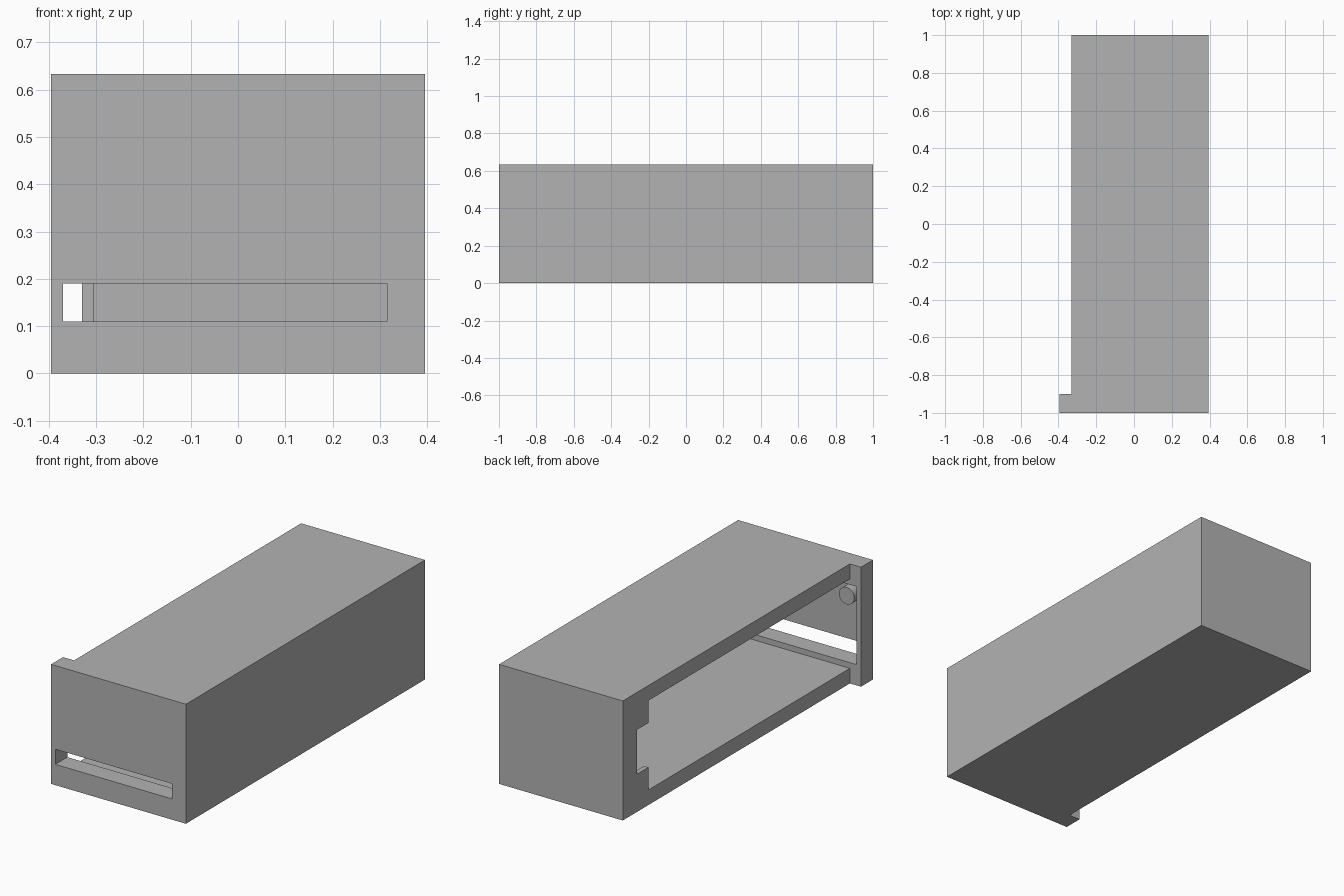
import bpy
import bmesh
from mathutils import Vector

cube = bpy.data.objects.get("Cube")
if cube:
    bpy.data.objects.remove(cube, do_unlink=True)

GREY = (0.45, 0.45, 0.45, 1)
grey = bpy.data.materials.new("plain grey")
grey.use_nodes = True
grey.diffuse_color = GREY
grey.node_tree.nodes["Principled BSDF"].inputs["Base Color"].default_value = GREY

WIDTH, HEIGHT, WALL = 0.395, 0.633, 0.08
SIDE = -0.33          # open side of the body
INNER_X = 0.315       # inside of the closed side
LIP = -0.305          # inside of the lip at the rear of the opening
FLANGE = -0.9         # rear of the front plate
PANEL = -0.98         # rear of the thin front panel


def prism(name, profile, axis, start, end):
    """Extrude a flat profile along an axis; 'x' takes (y, z), 'z' takes (x, y)."""
    bm = bmesh.new()
    place = (lambda a, b: (start, a, b)) if axis == "x" else (lambda a, b: (a, b, start))
    face = bm.faces.new([bm.verts.new(place(a, b)) for a, b in profile])
    step = Vector((end - start, 0, 0)) if axis == "x" else Vector((0, 0, end - start))
    new = bmesh.ops.extrude_face_region(bm, geom=[face])["geom"]
    bmesh.ops.translate(bm, vec=step, verts=[v for v in new if isinstance(v, bmesh.types.BMVert)])
    bmesh.ops.recalc_face_normals(bm, faces=bm.faces)
    mesh = bpy.data.meshes.new(name)
    bm.to_mesh(mesh)
    bm.free()
    mesh.materials.append(grey)
    obj = bpy.data.objects.new(name, mesh)
    bpy.context.collection.objects.link(obj)
    return obj


def rect(a0, a1, b0, b1):
    return [(a0, b0), (a1, b0), (a1, b1), (a0, b1)]


# Body with the front plate standing proud of the open side
body = prism("housing", [(-WIDTH, -1), (WIDTH, -1), (WIDTH, 1), (SIDE, 1),
                         (SIDE, FLANGE), (-WIDTH, FLANGE)], "z", 0, HEIGHT)

# Cavity with its side opening, the lip notch, and the front pocket with its slot
cutters = [
    prism("cavity_cutter", [(-0.5, FLANGE), (INNER_X, FLANGE), (INNER_X, 1 - WALL),
                            (LIP, 1 - WALL), (LIP, 0.786), (-0.5, 0.786)],
          "z", WALL, HEIGHT - WALL),
    prism("notch_cutter", rect(-0.5, LIP + 0.02, 0.7, 0.88), "z", 0.2, 0.435),
    prism("pocket_cutter", [(-1.1, 0.11), (-0.85, 0.11), (-0.85, 0.523),
                            (PANEL, 0.523), (PANEL, 0.19), (-1.1, 0.19)],
          "x", -0.37, INNER_X),
]
bpy.context.view_layer.objects.active = body
for cutter in cutters:
    mod = body.modifiers.new(cutter.name, "BOOLEAN")
    mod.operation = "DIFFERENCE"
    mod.solver = "EXACT"
    mod.object = cutter
    bpy.ops.object.modifier_apply(modifier=mod.name)
    bpy.data.objects.remove(cutter, do_unlink=True)

# Mounting pegs on the back of the front panel
for side, x in (("right", -0.3), ("left", 0.245)):
    bpy.ops.mesh.primitive_cylinder_add(vertices=32, radius=0.045, depth=0.07,
                                        location=(x, PANEL + 0.03, 0.45),
                                        rotation=(1.5708, 0, 0))
    peg = bpy.context.object
    peg.name = side + "_peg"
    peg.data.materials.append(grey)
    bpy.ops.object.shade_smooth_by_angle()
